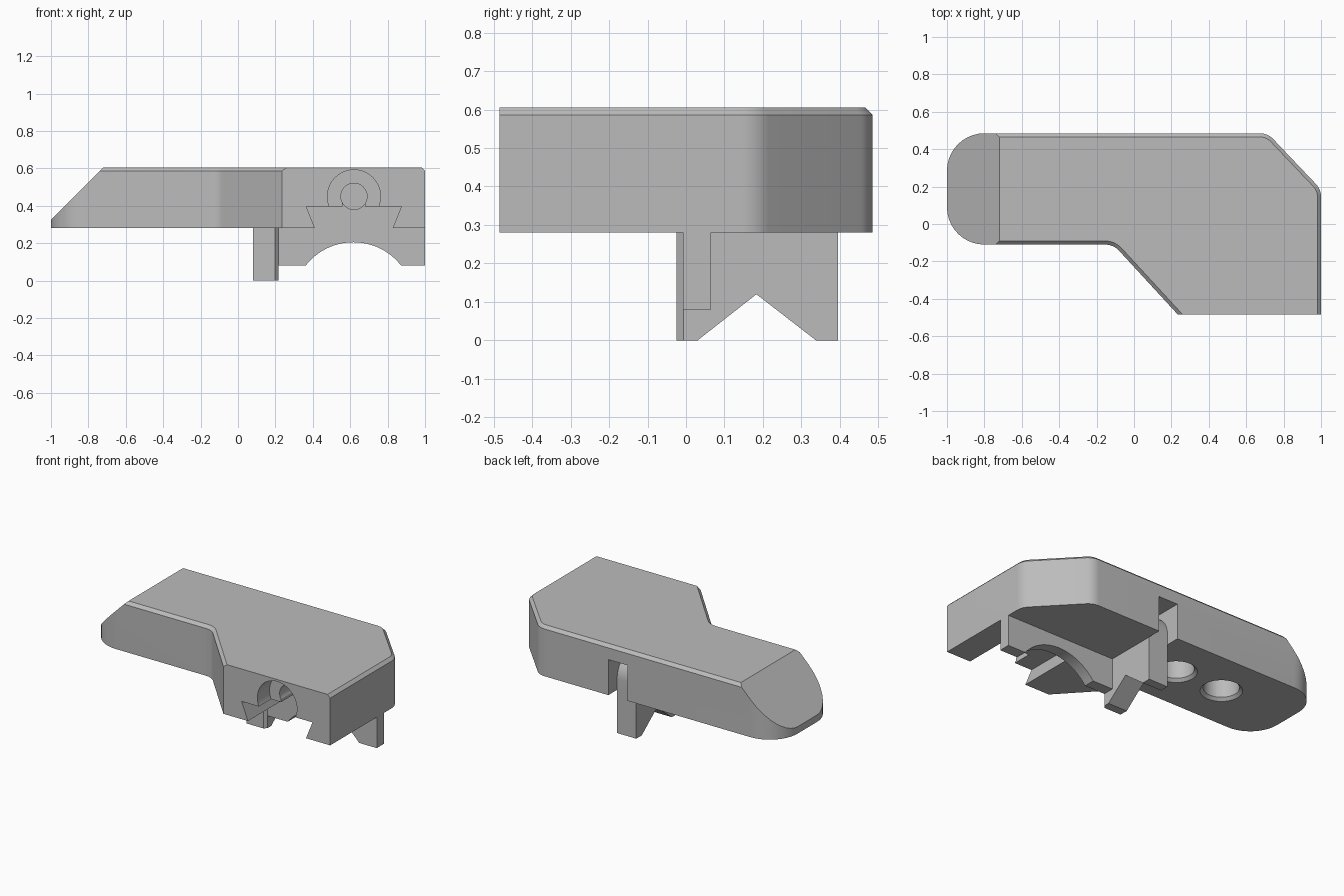
import bpy, bmesh, math
from mathutils import Vector

cube = bpy.data.objects.get("Cube")
if cube:
    bpy.data.objects.remove(cube, do_unlink=True)

grey = bpy.data.materials.new("plain grey")
grey.use_nodes = True
COLOR = (0.5, 0.5, 0.5, 1)
grey.diffuse_color = COLOR
grey.node_tree.nodes["Principled BSDF"].inputs["Base Color"].default_value = COLOR

BOTTOM, TOP = 0.28, 0.605
MID_Y = 0.1875      # centre line of the arm
STOP_Y = -0.008     # end of the front channel, front of the saddle plate
BOLT = (0.62, 0.45)


def fillet(corners, steps=10):
    """Round each (x, y, radius) corner of a closed outline."""
    out = []
    for i, (x, y, r) in enumerate(corners):
        p = Vector((x, y))
        a = (Vector(corners[i - 1][:2]) - p).normalized()
        b = (Vector(corners[(i + 1) % len(corners)][:2]) - p).normalized()
        if r == 0:
            out.append(tuple(p))
            continue
        half = a.angle(b) / 2
        centre = p + (a + b).normalized() * (r / math.sin(half))
        start = p + a * (r / math.tan(half)) - centre
        end = p + b * (r / math.tan(half)) - centre
        sweep = start.angle(end)
        for k in range(steps + 1):
            t = k / steps
            v = (start * math.sin((1 - t) * sweep) + end * math.sin(t * sweep)) / math.sin(sweep)
            out.append(tuple(centre + v))
    return out


def arc(cx, cy, r, a0, a1, n=24):
    return [(cx + r * math.cos(a0 + (a1 - a0) * i / n),
             cy + r * math.sin(a0 + (a1 - a0) * i / n)) for i in range(n + 1)]


def to_object(name, bm):
    bmesh.ops.recalc_face_normals(bm, faces=bm.faces)
    mesh = bpy.data.meshes.new(name)
    bm.to_mesh(mesh)
    bm.free()
    mesh.materials.append(grey)
    obj = bpy.data.objects.new(name, mesh)
    bpy.context.collection.objects.link(obj)
    return obj


def prism(points, axis, lo, hi):
    """Extrude a profile along x (y, z), y (x, z) or z (x, y)."""
    place = {"x": lambda u, v: (lo, u, v), "y": lambda u, v: (u, lo, v),
             "z": lambda u, v: (u, v, lo)}[axis]
    bm = bmesh.new()
    face = bm.faces.new([bm.verts.new(place(u, v)) for u, v in points])
    new = bmesh.ops.extrude_face_region(bm, geom=[face])["geom"]
    shift = Vector([(hi - lo) * (axis == c) for c in "xyz"])
    bmesh.ops.translate(bm, vec=shift, verts=[e for e in new if isinstance(e, bmesh.types.BMVert)])
    bmesh.ops.recalc_face_normals(bm, faces=bm.faces)
    return bm


def circle(cx, cy, r, n=48):
    return arc(cx, cy, r, 0, 2 * math.pi, n)[:-1]


def combine(target, other, operation):
    mod = target.modifiers.new("join", "BOOLEAN")
    mod.operation, mod.solver, mod.object = operation, "EXACT", other
    bpy.context.view_layer.objects.active = target
    bpy.ops.object.modifier_apply(modifier=mod.name)
    bpy.data.objects.remove(other, do_unlink=True)


# Body: bent outline, chamfered top rim except the front, sloped arm end
outline = fillet([(-1, -0.11, 0.2), (-0.11, -0.11, 0.1), (0.235, -0.485, 0),
                  (1, -0.485, 0), (1, 0.185, 0.1), (0.715, 0.485, 0.1), (-1, 0.485, 0.2)])
bm = prism(outline, "z", BOTTOM, TOP)
rim = [e for e in bm.edges if all(v.co.z > TOP - 0.001 for v in e.verts)
       and not all(v.co.y < -0.48 for v in e.verts)]
bmesh.ops.bevel(bm, geom=rim, offset=0.019, segments=1, affect="EDGES")
cut = bmesh.ops.bisect_plane(bm, geom=bm.verts[:] + bm.edges[:] + bm.faces[:],
                             plane_co=(-0.72, 0, TOP), plane_no=(-1, 0, 1), clear_outer=True)
bmesh.ops.holes_fill(bm, edges=[e for e in bm.edges if e.is_boundary], sides=0)
body = to_object("body", bm)

# Saddle plate with an arched underside
arch = arc(0.617, -0.118, 0.323, math.radians(37.8), math.radians(142.2))
saddle = [(1, 0.3), (1, 0.08)] + arch + [(0.15, 0.08), (0.15, 0.3)]
combine(body, to_object("saddle_plate", prism(saddle, "y", STOP_Y, 0.065)), "UNION")

# Leg with a V notch and one chamfered upright edge
leg = [(-0.025, 0.3), (-0.025, 0), (0.03, 0), (0.183, 0.12), (0.338, 0), (0.395, 0), (0.395, 0.3)]
bm = prism(leg, "x", 0.08, 0.217)
edge = [e for e in bm.edges if all(v.co.x > 0.21 and v.co.y < -0.02 for v in e.verts)]
bmesh.ops.bevel(bm, geom=edge, offset=0.018, segments=1, affect="EDGES")
combine(body, to_object("notched_leg", bm), "UNION")

# Cuts: dovetail channel, bolt head pocket, keyhole, bolt hole, rear slot
dovetail = [(0.423, 0.25), (0.365, 0.395), (0.873, 0.395), (0.815, 0.25)]
keyhole = [(BOLT[0] + s * 0.06, z) for s, z in ((-1, 0.38), (1, 0.38), (1, 0.44), (-1, 0.44))]
curve = arc(0.245, 0.35, 0.15, 0, math.pi / 2, 12)
slot = [(0.395, 0.27)] + curve + [(0.245, 0.51), (0.55, 0.51), (0.55, 0.27)]
cutters = [prism(dovetail, "y", -0.6, STOP_Y),
           prism(circle(*BOLT, 0.142), "y", -0.6, -0.36),
           prism(keyhole, "y", -0.5, STOP_Y),
           prism(circle(*BOLT, 0.07), "y", -0.55, 0.1),
           prism(slot, "x", 0.08, 0.217)]

# Round sockets with a countersunk rim under the arm
for x in (-0.5, -0.16):
    cutters.append(prism(circle(x, MID_Y, 0.105), "z", 0.2, 0.48))
    bm = bmesh.new()
    bmesh.ops.create_cone(bm, cap_ends=True, segments=48, radius1=0.143, radius2=0.103, depth=0.04)
    bmesh.ops.translate(bm, vec=(x, MID_Y, BOTTOM), verts=bm.verts)
    cutters.append(bm)
for c in cutters:
    combine(body, to_object("cutter", c), "DIFFERENCE")

bpy.ops.object.select_all(action="DESELECT")
body.select_set(True)
bpy.context.view_layer.objects.active = body
bpy.ops.object.shade_smooth_by_angle(angle=math.radians(25))
